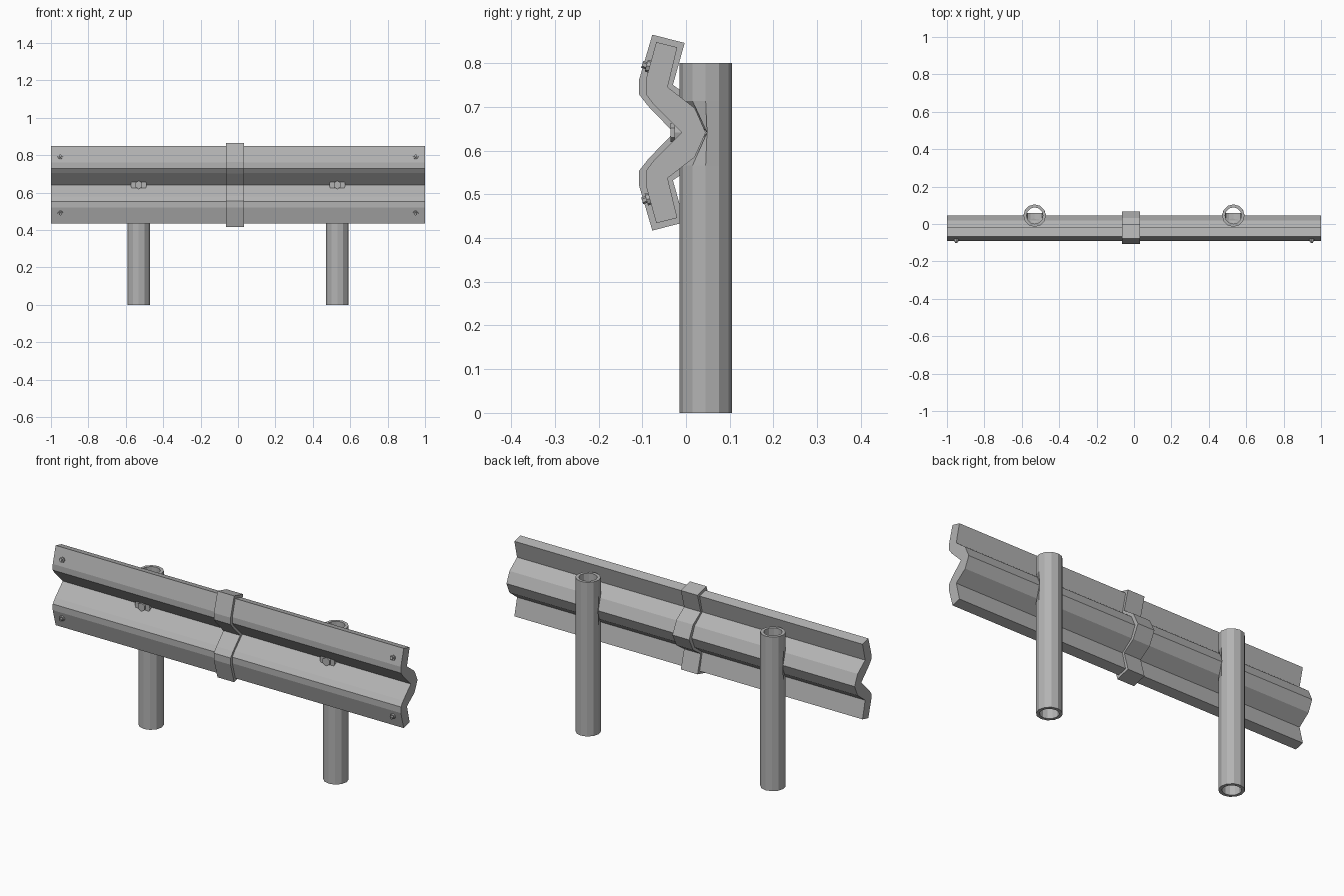
import bpy, bmesh, math
from mathutils import Vector, Matrix

if "Cube" in bpy.data.objects:
    bpy.data.objects.remove(bpy.data.objects["Cube"], do_unlink=True)

steel = bpy.data.materials.new("galvanised_grey")
steel.use_nodes = True
GREY = (0.45, 0.45, 0.45, 1)
steel.diffuse_color = GREY
steel.node_tree.nodes["Principled BSDF"].inputs["Base Color"].default_value = GREY

MID = 0.641  # height of the valley in the beam


def finish(name, bm):
    bmesh.ops.recalc_face_normals(bm, faces=bm.faces)
    mesh = bpy.data.meshes.new(name)
    bm.to_mesh(mesh)
    bm.free()
    mesh.materials.append(steel)
    obj = bpy.data.objects.new(name, mesh)
    bpy.context.collection.objects.link(obj)
    return obj


def extrude_wave(name, front, back, x0, x1):
    """Mirror a half profile of (y, height above MID) and extrude along x."""
    half = front[::-1] + back          # valley, up the front, down the back
    lower = [(y, -h) for y, h in half[1:-1]][::-1]
    bm = bmesh.new()
    verts = [bm.verts.new((x0, y, MID + h)) for y, h in half + lower]
    cap = bm.faces.new(verts)
    new = bmesh.ops.extrude_face_region(bm, geom=[cap], use_keep_orig=True)["geom"]
    moved = [v for v in new if isinstance(v, bmesh.types.BMVert)]
    bmesh.ops.translate(bm, verts=moved, vec=(x1 - x0, 0, 0))
    return finish(name, bm)


# Corrugated beam and the thicker sleeve over its joint
extrude_wave("beam",
             [(-0.068, 0.207), (-0.092, 0.12), (-0.092, 0.088), (-0.073, 0.063), (-0.01, 0)],
             [(0.045, 0), (0.02, 0.056), (-0.042, 0.104), (-0.02, 0.195)][::-1],
             -1, 1)
extrude_wave("joint_sleeve",
             [(-0.077, 0.224), (-0.107, 0.122), (-0.107, 0.087), (-0.086, 0.06), (-0.028, 0)],
             [(0.066, 0), (0.033, 0.066), (-0.03, 0.109), (-0.003, 0.205)][::-1],
             -0.064, 0.032)


# Hollow posts, dented where the beam presses in
def post(name, x):
    bm = bmesh.new()
    sides, cy = 12, 0.045
    levels = [0, MID - 0.075, MID, MID + 0.072, 0.8]

    def wall(radius, dent):
        rings = []
        for z in levels:
            ring = []
            for i in range(sides):
                a = math.tau * i / sides
                y = cy + radius * math.sin(a)
                if z == MID:
                    y = max(y, dent)
                ring.append(bm.verts.new((x + radius * math.cos(a), y, z)))
            rings.append(ring)
        return rings

    def bridge(a, b):
        for i in range(sides):
            j = (i + 1) % sides
            bm.faces.new((a[i], a[j], b[j], b[i]))

    outer, inner = wall(0.06, 0.048), wall(0.044, 0.058)
    for rings in (outer, inner):
        for a, b in zip(rings, rings[1:]):
            bridge(a, b)
    bridge(outer[0], inner[0])
    bridge(outer[-1], inner[-1])
    return finish(name, bm)


# Bolts made of stacked discs along an outward axis
def bolt(name, base, axis, discs):
    bm = bmesh.new()
    turn = Vector(axis).to_track_quat('Z', 'Y').to_matrix().to_4x4()
    for radius, start, end, sides in discs:
        place = Matrix.Translation((0, 0, (start + end) / 2))
        bmesh.ops.create_cone(bm, cap_ends=True, segments=sides, radius1=radius,
                              radius2=radius, depth=end - start,
                              matrix=Matrix.Translation(base) @ turn @ place)
    return finish(name, bm)


for side, s in (("left", 1), ("right", -1)):
    post(side + "_post", s * 0.531)
    bolt(side + "_post_bolt", (s * 0.531, 0, MID), (0, -1, 0),
         [(0.043, -0.02, 0.026, 12), (0.022, 0, 0.036, 6)])
    for level, t in (("upper", 1), ("lower", -1)):
        bolt(f"{side}_{level}_end_bolt", (s * 0.95, -0.083, MID + t * 0.151),
             (0, -0.96, t * 0.27),
             [(0.014, -0.01, 0.008, 8), (0.008, 0, 0.018, 6)])
